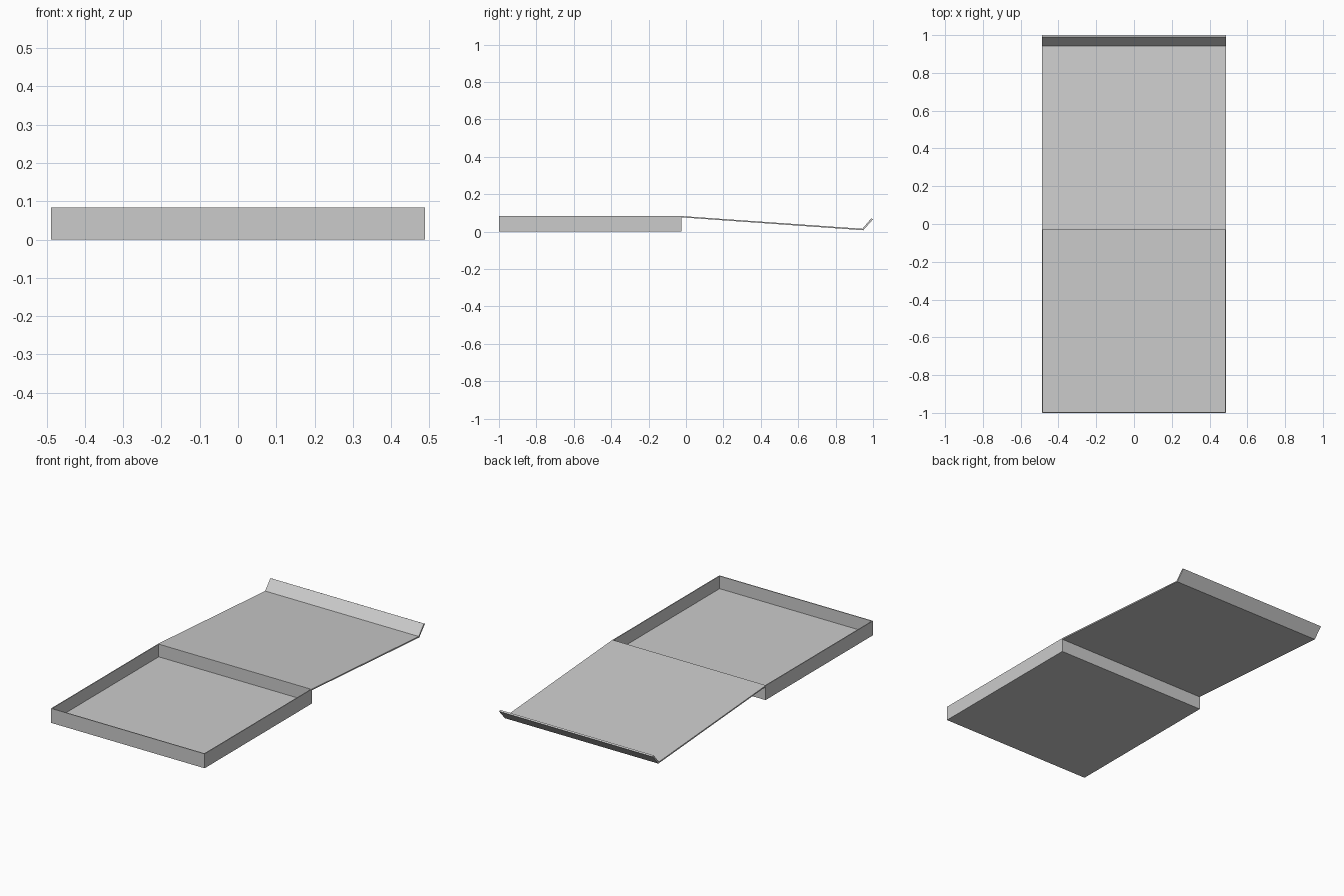
import bpy, bmesh

if "Cube" in bpy.data.objects:
    bpy.data.objects.remove(bpy.data.objects["Cube"])

HALF_W = 0.488
Y0, Y1 = -1.0, -0.025
HEIGHT = 0.083
WALL = 0.007
FLOOR = 0.01


def finish(bm, name):
    bmesh.ops.recalc_face_normals(bm, faces=bm.faces[:])
    mesh = bpy.data.meshes.new(name)
    bm.to_mesh(mesh)
    bm.free()
    obj = bpy.data.objects.new(name, mesh)
    bpy.context.collection.objects.link(obj)
    return obj


# Open tray: a box whose top face is inset and pushed down to the floor
bm = bmesh.new()
bmesh.ops.create_cube(bm, size=1)
for v in bm.verts:
    v.co.x *= 2 * HALF_W
    v.co.y = v.co.y * (Y1 - Y0) + (Y0 + Y1) / 2
    v.co.z = (v.co.z + 0.5) * HEIGHT
top = max(bm.faces, key=lambda f: f.calc_center_median().z)
bm.normal_update()
bmesh.ops.inset_region(bm, faces=[top], thickness=WALL)
inner = bmesh.ops.extrude_discrete_faces(bm, faces=[top])["faces"][0]
for v in inner.verts:
    v.co.z = FLOOR
finish(bm, "box_tray")

# Open lid with a turned-up tuck flap: side profile (y, z) swept across the width
profile = [(Y1, HEIGHT), (0.943, 0.015), (0.991, 0.071),
           (1.0, 0.066), (0.948, 0.007), (Y1, 0.076)]
bm = bmesh.new()
face = bm.faces.new([bm.verts.new((-HALF_W, y, z)) for y, z in profile])
ext = bmesh.ops.extrude_face_region(bm, geom=[face])["geom"]
bmesh.ops.translate(bm, vec=(2 * HALF_W, 0, 0),
                    verts=[g for g in ext if isinstance(g, bmesh.types.BMVert)])
finish(bm, "lid_with_flap")
